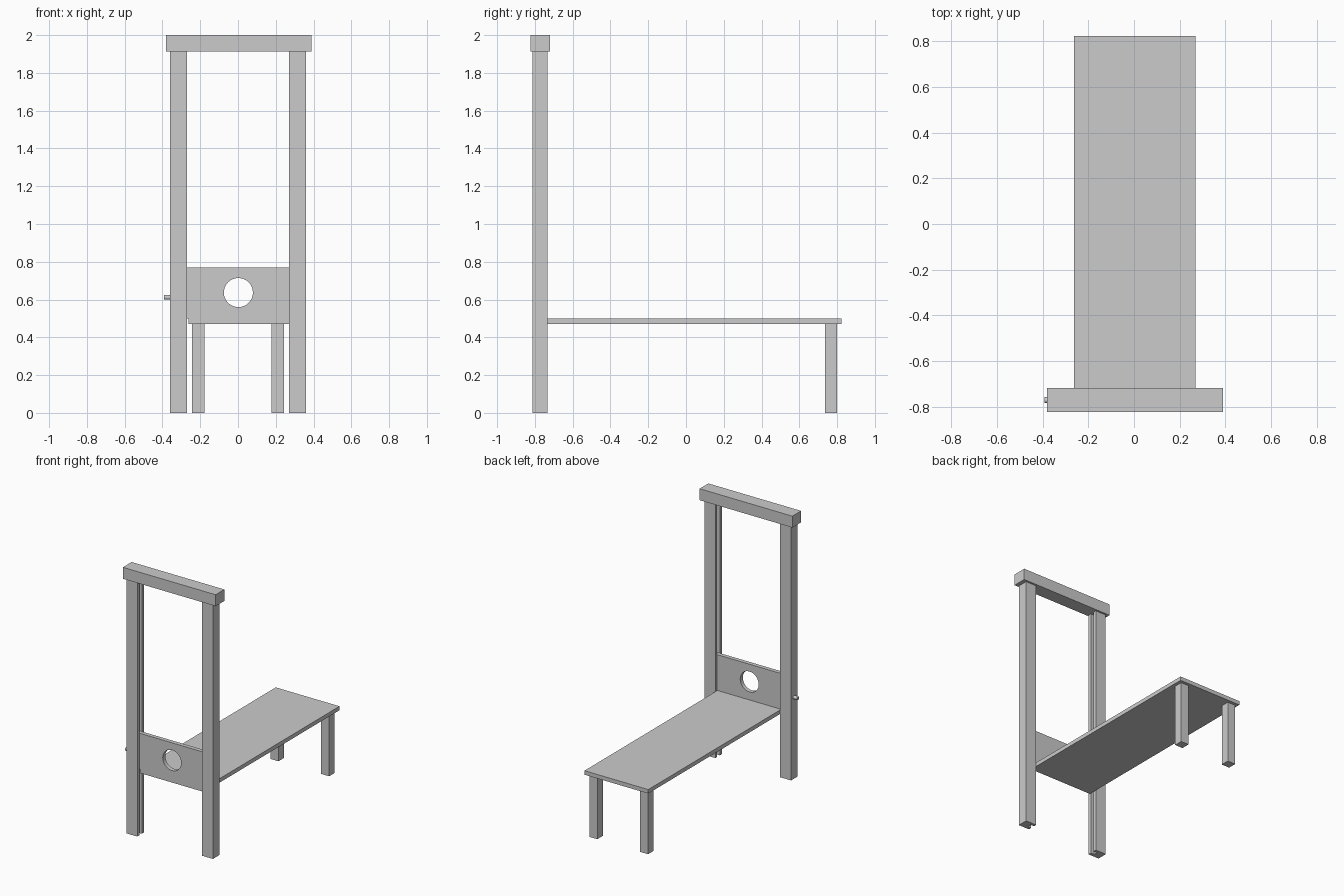
import bpy, bmesh, math
from mathutils import Vector

if "Cube" in bpy.data.objects:
    bpy.data.objects.remove(bpy.data.objects["Cube"])


def make_object(name, bm):
    bmesh.ops.recalc_face_normals(bm, faces=bm.faces)
    mesh = bpy.data.meshes.new(name)
    bm.to_mesh(mesh)
    bm.free()
    obj = bpy.data.objects.new(name, mesh)
    bpy.context.collection.objects.link(obj)
    return obj


def extrude_profile(name, points, direction):
    """Extrude a closed planar outline along a vector."""
    bm = bmesh.new()
    face = bm.faces.new([bm.verts.new(p) for p in points])
    result = bmesh.ops.extrude_face_region(bm, geom=[face], use_keep_orig=True)
    verts = [g for g in result["geom"] if isinstance(g, bmesh.types.BMVert)]
    bmesh.ops.translate(bm, verts=verts, vec=Vector(direction))
    return make_object(name, bm)


def box(name, x0, x1, y0, y1, z0, z1):
    outline = [(x0, y0, z0), (x1, y0, z0), (x1, y1, z0), (x0, y1, z0)]
    return extrude_profile(name, outline, (0, 0, z1 - z0))


def shade_smooth(obj):
    bpy.ops.object.select_all(action='DESELECT')
    obj.select_set(True)
    bpy.context.view_layer.objects.active = obj
    bpy.ops.object.shade_smooth_by_angle(angle=math.radians(30))


POST_IN, POST_OUT = 0.27, 0.36
POST_FRONT, POST_BACK = -0.812, -0.734
SLOT_FRONT, SLOT_BACK, SLOT_DEPTH = -0.788, -0.757, 0.03
BENCH_TOP, BENCH_BOTTOM, BEAM_BOTTOM = 0.5, 0.47, 1.914

# Upright posts with a full-height slot on the inner face
for side, label in ((-1, "left"), (1, "right")):
    outline = [(POST_IN, POST_FRONT), (POST_OUT, POST_FRONT),
               (POST_OUT, POST_BACK), (POST_IN, POST_BACK),
               (POST_IN, SLOT_BACK), (POST_IN + SLOT_DEPTH, SLOT_BACK),
               (POST_IN + SLOT_DEPTH, SLOT_FRONT), (POST_IN, SLOT_FRONT)]
    extrude_profile(label + "_post", [(side * x, y, 0) for x, y in outline],
                    (0, 0, BEAM_BOTTOM))

    # Back legs of the bench
    xs = sorted((side * 0.178, side * 0.244))
    box(label + "_bench_leg", xs[0], xs[1], 0.735, 0.8, 0, BENCH_BOTTOM)

# Top beam and bench
box("top_beam", -0.382, 0.39, -0.823, -0.719, BEAM_BOTTOM, 2.0)
box("bench_top", -0.262, 0.269, SLOT_FRONT, 0.823, BENCH_BOTTOM, BENCH_TOP)

# Two boards in the slots, each with half of the round opening
SPLIT, RADIUS, HALF = 0.637, 0.077, POST_IN + SLOT_DEPTH
HOLE_X, STEPS = 0.002, 16
for name, edge, sign in (("lower_board", BENCH_TOP, -1), ("upper_board", 0.769, 1)):
    arc = [(HOLE_X + RADIUS * math.cos(math.pi * i / STEPS), SPLIT + sign * RADIUS * math.sin(math.pi * i / STEPS))
           for i in range(STEPS + 1)]
    outline = arc + [(-HALF, SPLIT), (-HALF, edge), (HALF, edge), (HALF, SPLIT)]
    board = extrude_profile(name, [(x, SLOT_FRONT, z) for x, z in outline],
                            (0, SLOT_BACK - SLOT_FRONT, 0))
    shade_smooth(board)

# Locking pin in the left post
pin_profile = [(-0.392, -0.771 + 0.013 * math.cos(2 * math.pi * i / 16),
                0.612 + 0.013 * math.sin(2 * math.pi * i / 16)) for i in range(16)]
shade_smooth(extrude_profile("locking_pin", pin_profile, (0.08, 0, 0)))
